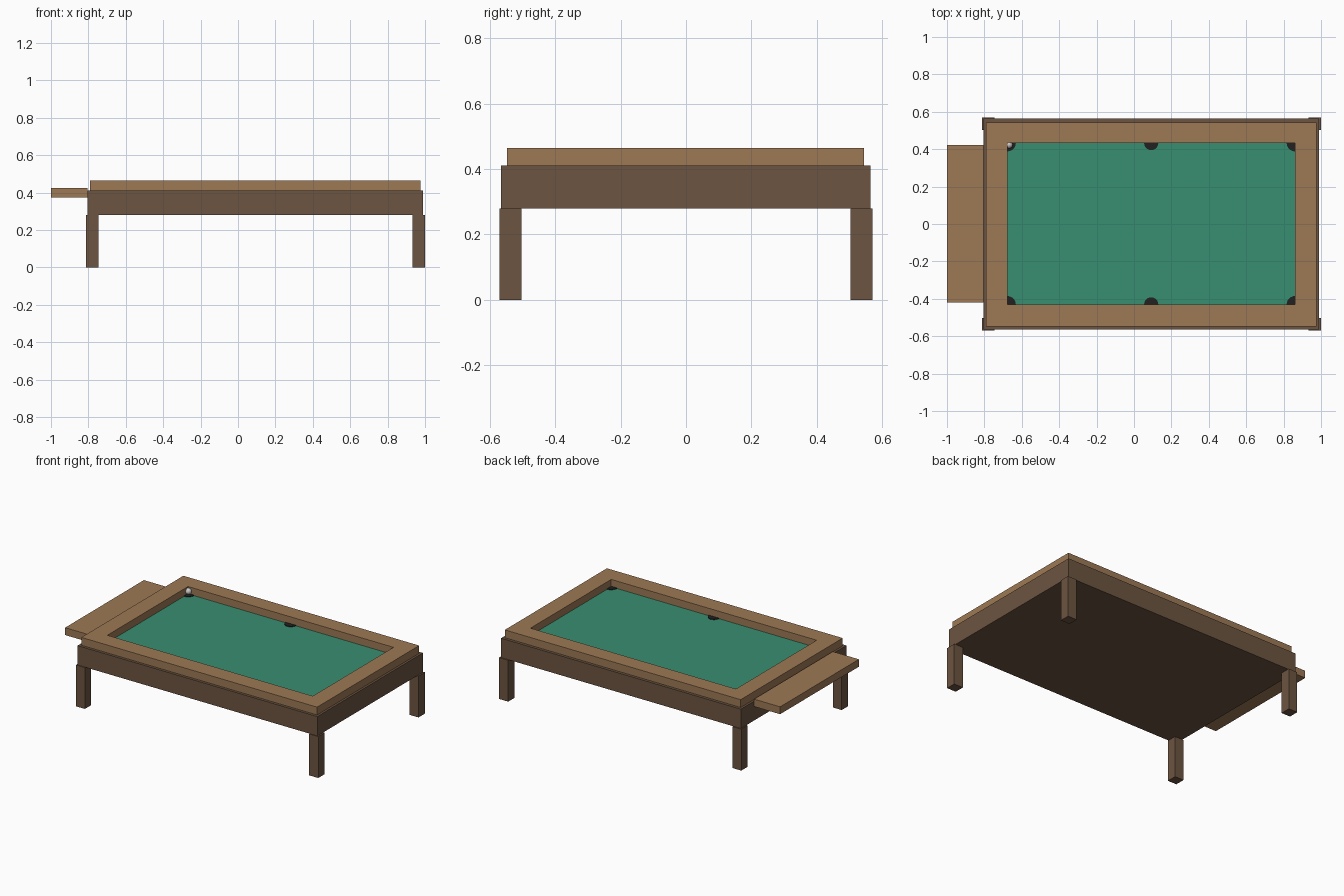
import bpy, bmesh, math

if "Cube" in bpy.data.objects:
    bpy.data.objects.remove(bpy.data.objects["Cube"])


def material(name, rgb):
    m = bpy.data.materials.new(name)
    m.diffuse_color = (*rgb, 1)
    m.use_nodes = True
    m.node_tree.nodes["Principled BSDF"].inputs["Base Color"].default_value = m.diffuse_color
    return m


DARK = material("dark_wood", (0.15, 0.09, 0.052))
LIGHT = material("light_wood", (0.34, 0.19, 0.09))
GREEN = material("green_felt", (0.04, 0.27, 0.16))
BLACK = material("pocket_black", (0.015, 0.015, 0.015))
WHITE = material("ball_white", (0.9, 0.9, 0.9))


def finish(name, bm, mat):
    bmesh.ops.recalc_face_normals(bm, faces=bm.faces)
    me = bpy.data.meshes.new(name)
    bm.to_mesh(me)
    bm.free()
    me.materials.append(mat)
    ob = bpy.data.objects.new(name, me)
    bpy.context.collection.objects.link(ob)
    return ob


def box(name, x, y, z, mat):
    """Box from (min, max) ranges on each axis."""
    bm = bmesh.new()
    bmesh.ops.create_cube(bm, size=1)
    for v in bm.verts:
        v.co = [r[0] + (c + 0.5) * (r[1] - r[0]) for c, r in zip(v.co, (x, y, z))]
    return finish(name, bm, mat)


def frame(name, outer, inner, z, mat):
    """Rectangular ring with mitred corners; rectangles are (x0, x1, y0, y1)."""
    bm = bmesh.new()
    loops = []
    for (x0, x1, y0, y1), h in ((outer, z[0]), (outer, z[1]), (inner, z[1]), (inner, z[0])):
        loops.append([bm.verts.new((px, py, h)) for px, py in
                      ((x0, y0), (x1, y0), (x1, y1), (x0, y1))])
    for a, b in zip(loops, loops[1:] + loops[:1]):
        for i in range(4):
            j = (i + 1) % 4
            bm.faces.new((a[i], a[j], b[j], b[i]))
    return finish(name, bm, mat)


# Table body and playing surface
box("table_body", (-0.805, 0.99), (-0.565, 0.563), (0.28, 0.411), DARK)
FX, FY = (-0.677, 0.861), (-0.43, 0.433)
box("felt", FX, FY, (0.40, 0.414), GREEN)

# Raised rail around the felt
frame("rail", (-0.79, 0.975, -0.547, 0.544), (*FX, *FY), (0.411, 0.464), LIGHT)

# Legs
for xn, x in (("left", (-0.813, -0.747)), ("right", (0.932, 1.0))):
    for yn, y in (("front", (-0.57, -0.503)), ("back", (0.502, 0.57))):
        box(f"{yn}_{xn}_leg", x, y, (0, 0.28), DARK)

# Side shelf
box("side_shelf", (-1.0, -0.805), (-0.42, 0.422), (0.375, 0.425), LIGHT)

# Pockets, half hidden under the rail
for i, px in enumerate((FX[0], 0.092, FX[1])):
    for j, py in enumerate(FY):
        bm = bmesh.new()
        bmesh.ops.create_cone(bm, cap_ends=True, segments=24, radius1=0.045 if i != 1 else 0.038,
                              radius2=0.045 if i != 1 else 0.038, depth=0.018)
        bmesh.ops.translate(bm, verts=bm.verts, vec=(px, py, 0.409))
        finish(f"pocket_{i}_{j}", bm, BLACK)

# Ball resting at the back left pocket
bm = bmesh.new()
bmesh.ops.create_uvsphere(bm, u_segments=16, v_segments=10, radius=0.02)
bmesh.ops.translate(bm, verts=bm.verts, vec=(-0.668, 0.424, 0.438))
for f in bm.faces:
    f.smooth = True
finish("ball", bm, WHITE)
